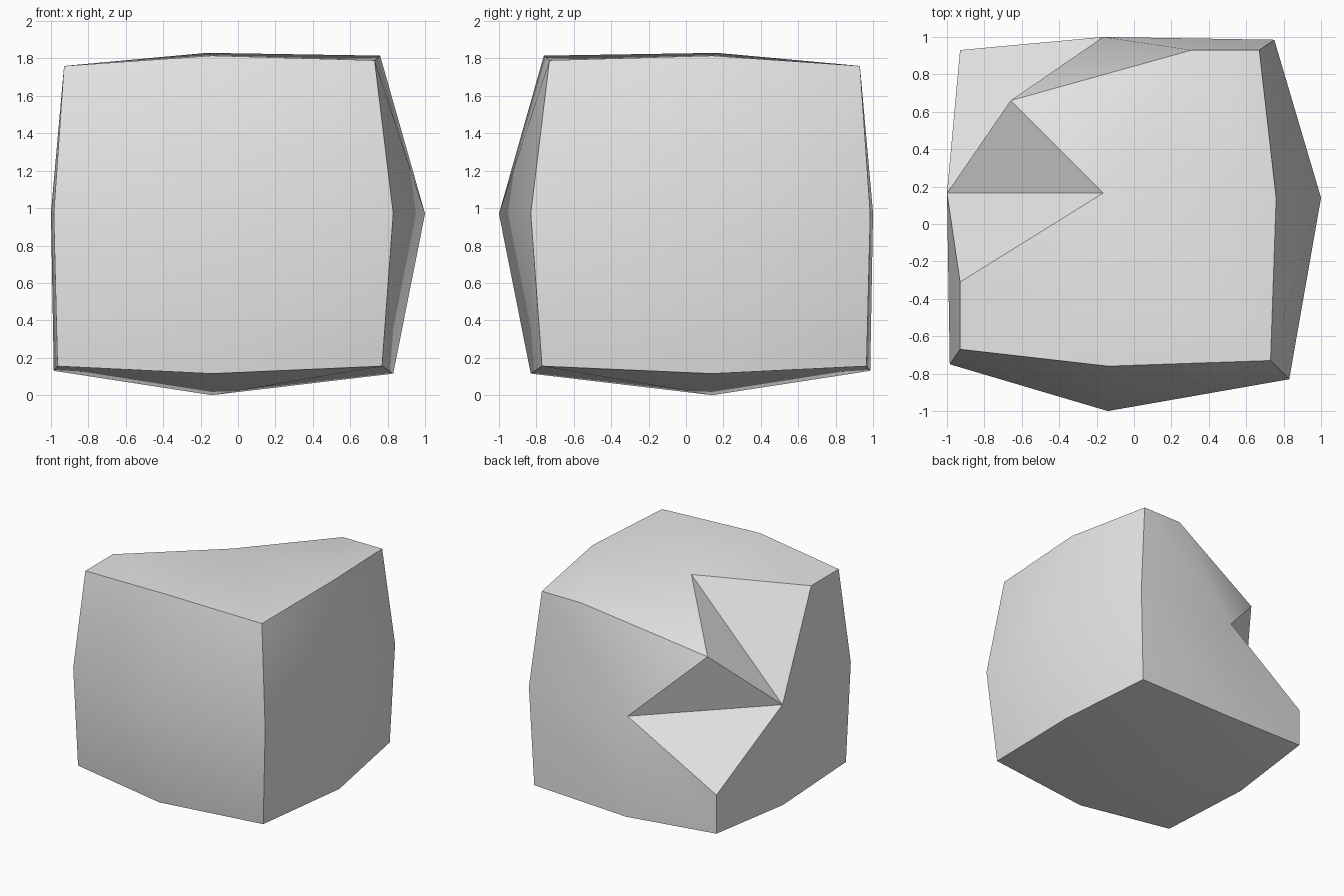
import bpy, bmesh, math

cube = bpy.data.objects.get("Cube")
if cube:
    bpy.data.objects.remove(cube, do_unlink=True)

# Stone colour
grey = bpy.data.materials.new("stone_grey")
grey.diffuse_color = (0.8, 0.8, 0.8, 1)
grey.use_nodes = True
for node in grey.node_tree.nodes:
    if node.type == 'BSDF_PRINCIPLED':
        node.inputs["Base Color"].default_value = (0.8, 0.8, 0.8, 1)

# Points on the diagonal symmetry plane: (distance along the diagonal, height)
diagonal = {
    "corner_top": (0.73, 1.79), "corner_mid": (0.83, 0.97), "corner_low": (0.77, 0.155),
    "top": (-0.165, 1.83), "base": (-0.14, 0.0), "overhang": (-0.66, 1.47),
    "chip_low": (-0.93, 0.5), "chip_base": (-0.93, 0.18),
}

# Points of the front and side half, mirrored across the diagonal
half = {
    "front_top": (-0.14, -0.76, 1.815), "front_centre": (-0.14, -1.0, 0.97),
    "front_low": (-0.14, -0.83, 0.115),
    "edge_top": (-0.93, -0.67, 1.76), "edge_mid": (-0.985, -0.75, 0.97),
    "edge_low": (-0.965, -0.715, 0.155),
    "side_chip": (-0.93, -0.31, 1.76), "side_centre": (-1.0, 0.165, 0.975),
    "side_low": (-0.985, 0.14, 0.13),
}

bm = bmesh.new()
point = {name: bm.verts.new((d, -d, z)) for name, (d, z) in diagonal.items()}
for name, (x, y, z) in half.items():
    point[name] = bm.verts.new((x, y, z))
    point[name + "_m"] = bm.verts.new((-y, -x, z))


def face(names, mirrored=False):
    pick = [n + "_m" if mirrored and n in half else n for n in names.split()]
    bm.faces.new([point[n] for n in pick])


# Bulged walls, built on both sides of the diagonal
walls = [
    "corner_top front_top front_centre corner_mid",
    "corner_mid front_centre front_low corner_low",
    "front_top edge_top edge_mid front_centre",
    "front_centre edge_mid edge_low front_low",
    "edge_top side_chip side_centre edge_mid",
    "edge_mid side_centre side_low edge_low",
    "side_centre chip_low chip_base side_low",
    "front_top top side_chip edge_top",
    "front_low edge_low side_low base",
]
for names in walls:
    face(names)
    face(names, True)

# Top and bottom panels that straddle the diagonal
face("corner_top front_top top front_top_m")
face("corner_low front_low base front_low_m")
face("chip_base side_low base side_low_m")

# Broken corner
face("side_chip top side_centre")
face("top overhang side_centre")
face("overhang side_centre_m side_centre")
face("side_centre side_centre_m chip_low")
face("top side_chip_m overhang")
face("side_chip_m side_centre_m overhang")

bmesh.ops.recalc_face_normals(bm, faces=bm.faces[:])
mesh = bpy.data.meshes.new("chipped_block")
bm.to_mesh(mesh)
bm.free()
mesh.materials.append(grey)
block = bpy.data.objects.new("chipped_block", mesh)
bpy.context.collection.objects.link(block)

# Smooth faces with crisp edges
bpy.ops.object.select_all(action='DESELECT')
block.select_set(True)
bpy.context.view_layer.objects.active = block
bpy.ops.object.shade_smooth_by_angle(angle=math.radians(35))
